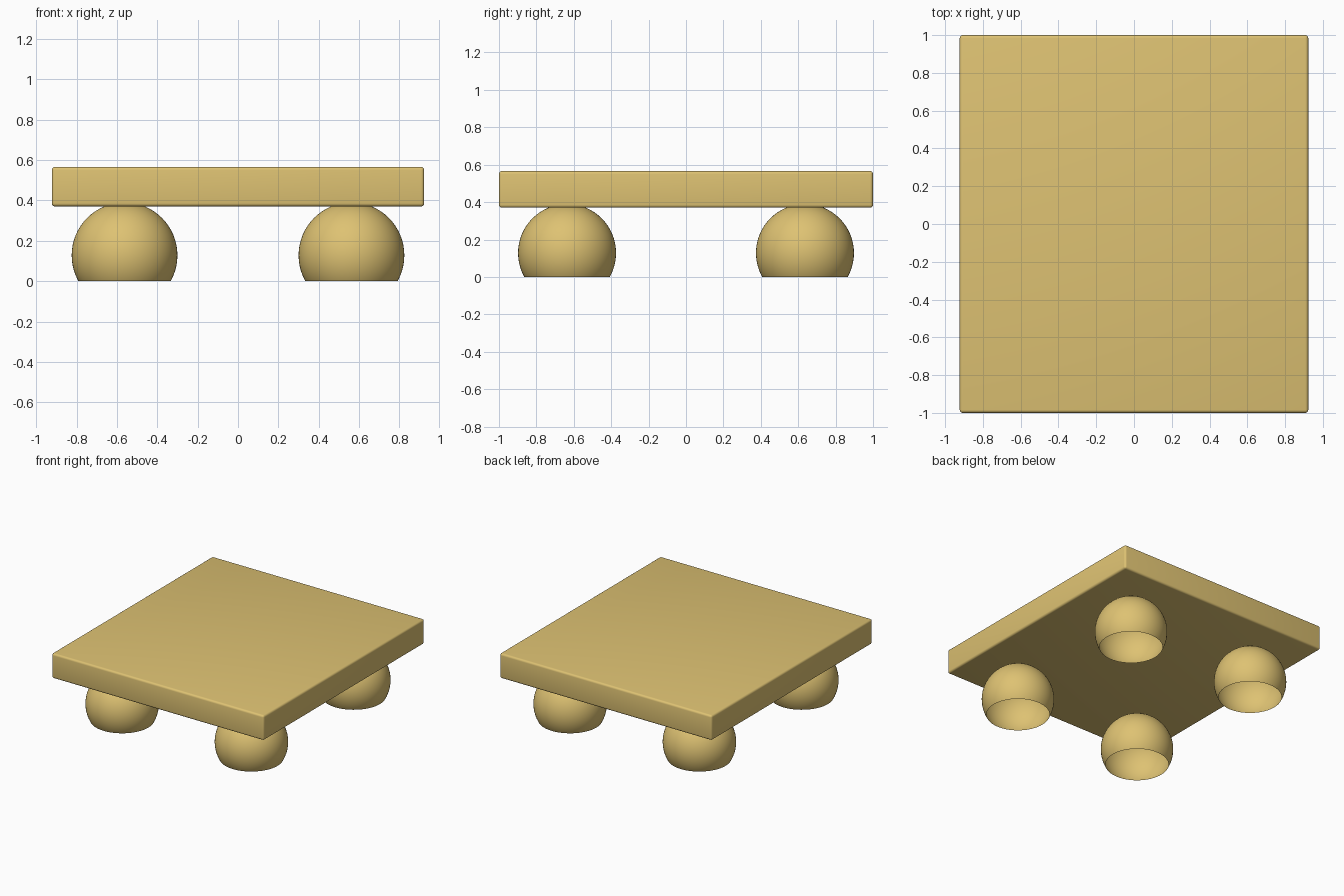
import bpy
import bmesh
import math
from mathutils import Vector

cube = bpy.data.objects.get("Cube")
if cube:
    bpy.data.objects.remove(cube, do_unlink=True)

# Single warm tan colour
tan = bpy.data.materials.new("warm_tan")
tan.use_nodes = True
colour = (0.73, 0.54, 0.17, 1.0)
tan.diffuse_color = colour
tan.node_tree.nodes["Principled BSDF"].inputs["Base Color"].default_value = colour


def add_object(name, bm, location):
    mesh = bpy.data.meshes.new(name)
    bm.to_mesh(mesh)
    bm.free()
    mesh.materials.append(tan)
    obj = bpy.data.objects.new(name, mesh)
    obj.location = location
    bpy.context.collection.objects.link(obj)
    bpy.ops.object.select_all(action="DESELECT")
    obj.select_set(True)
    bpy.context.view_layer.objects.active = obj
    bpy.ops.object.shade_smooth_by_angle(angle=math.radians(35))
    return obj


# Rectangular slab with small rounded edges
BOTTOM, TOP = 0.37, 0.566
bm = bmesh.new()
bmesh.ops.create_cube(bm, size=1)
bmesh.ops.scale(bm, vec=Vector((1.845, 2.0, TOP - BOTTOM)), verts=bm.verts)
bmesh.ops.bevel(bm, geom=bm.edges[:], offset=0.016, segments=4,
                profile=0.5, affect="EDGES")
add_object("slab", bm, (0, 0, (TOP + BOTTOM) / 2))

# Ball feet, hollow and open where they meet the ground
RADIUS, CENTRE = 0.262, 0.128
for side, x in (("left", 0.562), ("right", -0.562)):
    for end, y in (("front", -0.636), ("back", 0.636)):
        bm = bmesh.new()
        bmesh.ops.create_uvsphere(bm, u_segments=64, v_segments=32, radius=RADIUS)
        bmesh.ops.bisect_plane(bm, geom=bm.verts[:] + bm.edges[:] + bm.faces[:],
                               plane_co=(0, 0, -CENTRE), plane_no=(0, 0, 1),
                               clear_inner=True)
        add_object(f"{end}_{side}_foot", bm, (x, y, CENTRE))
